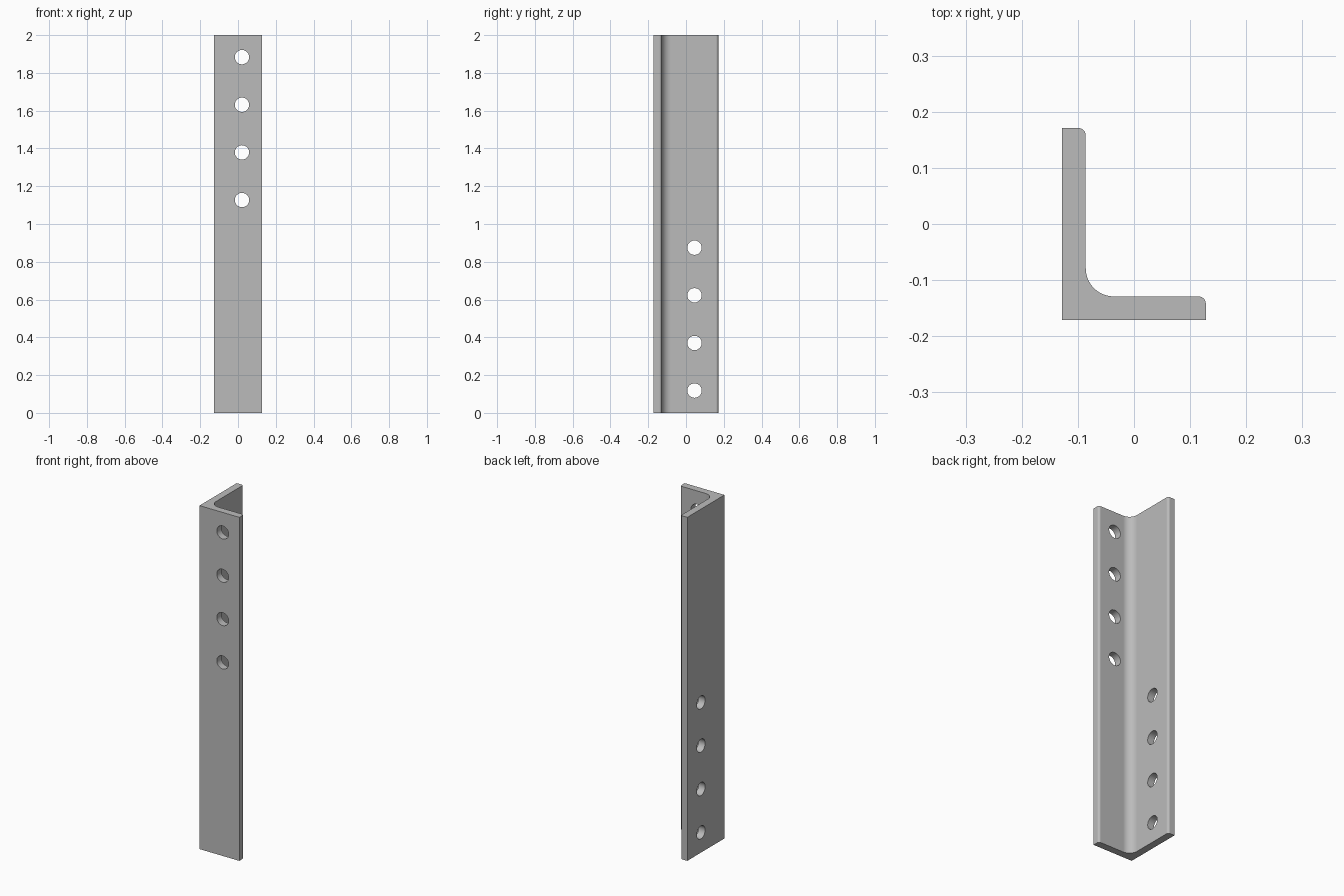
import bpy, bmesh, math
from mathutils import Matrix, Vector

if "Cube" in bpy.data.objects:
    bpy.data.objects.remove(bpy.data.objects["Cube"])

HX, HY, LEN = 0.128, 0.171, 2.0     # half widths of the legs, length
T, FILLET, TIP = 0.042, 0.05, 0.013  # leg thickness, inner fillet, leg tip rounding
HOLE_R, PITCH, FIRST = 0.038, 0.2522, 0.118

steel = bpy.data.materials.new("grey_steel")
steel.diffuse_color = (0.5, 0.5, 0.5, 1)
steel.use_nodes = True
steel.node_tree.nodes["Principled BSDF"].inputs["Base Color"].default_value = steel.diffuse_color


def arc(cx, cy, r, a0, a1, n):
    return [(cx + r * math.cos(math.radians(a0 + (a1 - a0) * i / n)),
             cy + r * math.sin(math.radians(a0 + (a1 - a0) * i / n))) for i in range(n + 1)]


def make_object(name, bm):
    bmesh.ops.recalc_face_normals(bm, faces=bm.faces)
    mesh = bpy.data.meshes.new(name)
    bm.to_mesh(mesh)
    bm.free()
    mesh.materials.append(steel)
    ob = bpy.data.objects.new(name, mesh)
    bpy.context.collection.objects.link(ob)
    return ob


# L-shaped profile, extruded upwards
ix, iy = -HX + T, -HY + T
profile = [(-HX, -HY), (HX, -HY)]
profile += arc(HX - TIP, iy - TIP, TIP, 0, 90, 8)
profile += arc(ix + FILLET, iy + FILLET, FILLET, 270, 180, 16)
profile += arc(ix - TIP, HY - TIP, TIP, 0, 90, 8)
profile += [(-HX, HY)]
bm = bmesh.new()
face = bm.faces.new([bm.verts.new((x, y, 0)) for x, y in profile])
ext = bmesh.ops.extrude_face_region(bm, geom=[face])
bmesh.ops.translate(bm, vec=(0, 0, LEN),
                    verts=[v for v in ext["geom"] if isinstance(v, bmesh.types.BMVert)])
angle = make_object("angle_bracket", bm)

# Bolt holes: lower four through the side leg, upper four through the front leg
bm = bmesh.new()
for i in range(8):
    z = FIRST + PITCH * i
    if i < 4:
        pos, rot = Vector((-HX + T / 2, 0.045, z)), Matrix.Rotation(math.pi / 2, 4, 'Y')
    else:
        pos, rot = Vector((0.021, -HY + T / 2, z)), Matrix.Rotation(math.pi / 2, 4, 'X')
    bmesh.ops.create_cone(bm, cap_ends=True, segments=48, radius1=HOLE_R, radius2=HOLE_R,
                          depth=T * 2, matrix=Matrix.Translation(pos) @ rot)
cutter = make_object("hole_cutter", bm)
cutter.hide_render = True

# Cut the holes and bake the result
bpy.context.view_layer.objects.active = angle
angle.select_set(True)
cut = angle.modifiers.new("holes", 'BOOLEAN')
cut.operation, cut.solver, cut.object = 'DIFFERENCE', 'EXACT', cutter
bpy.ops.object.modifier_apply(modifier=cut.name)
bpy.data.objects.remove(cutter)

# Smooth rounded areas, flat legs, crisp edges
bpy.ops.object.shade_smooth_by_angle(angle=math.radians(30))
wn = angle.modifiers.new("flat_legs", 'WEIGHTED_NORMAL')
wn.keep_sharp = True
